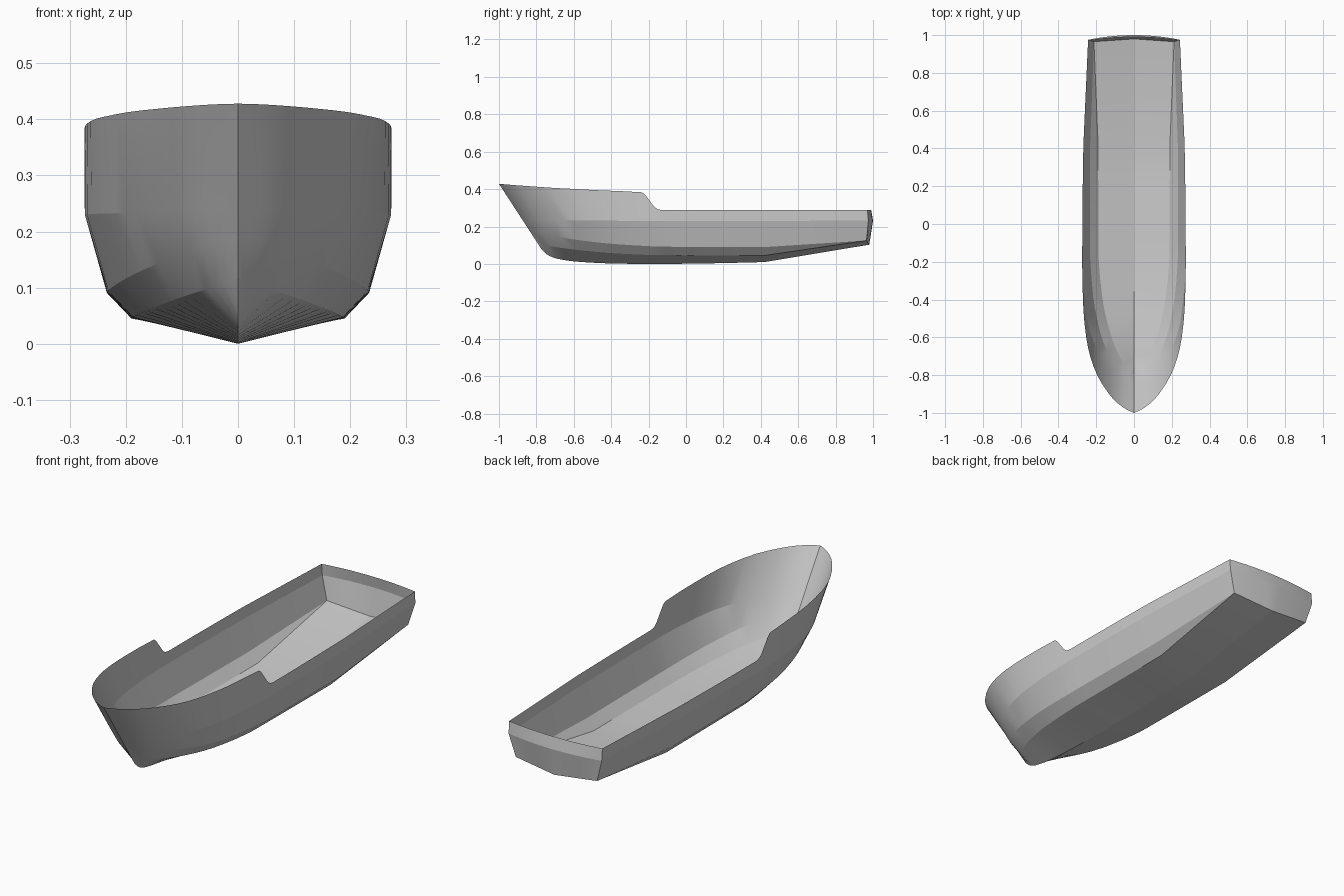
import bpy, bmesh

if "Cube" in bpy.data.objects:
    bpy.data.objects.remove(bpy.data.objects["Cube"])

# Longitudinal hull lines, bow to stern: (y, half width, z)
SHEER = [(-1, 0, .428), (-.985, .035, .427), (-.95, .085, .424), (-.9, .132, .420), (-.8, .195, .413),
         (-.7, .232, .406), (-.6, .253, .401), (-.45, .268, .393), (-.235, .274, .383),
         (-.22, .274, .372), (-.17, .274, .306), (-.155, .274, .294), (-.125, .274, .288),
         (.42, .268, .288), (.97, .243, .288)]
KNUCKLE = [(-.874, 0, .235), (-.83, .08, .235), (-.76, .145, .234), (-.65, .204, .233),
           (-.5, .248, .232), (-.2, .273, .230), (.42, .268, .230), (.975, .243, .232)]
UPPER_CHINE = [(-.845, 0, .19), (-.8, .065, .172), (-.7, .13, .148), (-.55, .185, .124),
               (-.35, .22, .104), (-.1, .234, .092), (.42, .232, .09), (.965, .212, .125)]
LOWER_CHINE = [(-.797, 0, .116), (-.74, .055, .098), (-.6, .118, .077), (-.4, .166, .058),
               (-.15, .188, .047), (.42, .190, .045), (.965, .212, .125)]
KEEL = [(-.77, 0, .075), (-.735, 0, .045), (-.68, 0, .026), (-.58, 0, .012), (-.38, 0, .002),
        (-.2, 0, 0), (.42, 0, .010), (.98, 0, .103)]
LINES = [SHEER, KNUCKLE, UPPER_CHINE, LOWER_CHINE, KEEL]

STATIONS = [-1, -.985, -.97, -.95, -.925, -.9, -.85, -.8, -.75, -.7, -.65, -.6, -.52, -.45, -.35,
            -.235, -.22, -.195, -.17, -.155, -.14, -.125, 0, .2, .42, .97]


def tangent(pts, i, c):
    """Overshoot-free slope of coordinate c against y at control point i."""
    def sec(a):
        return (pts[a + 1][c] - pts[a][c]) / (pts[a + 1][0] - pts[a][0])
    if i == 0:
        return sec(0)
    if i == len(pts) - 1:
        return sec(i - 1)
    a, b = sec(i - 1), sec(i)
    return 2 * a * b / (a + b) if a * b > 0 else 0


def sample(pts, y):
    """Point on a hull line: smooth forward, straight aft."""
    i = 0
    while i < len(pts) - 2 and y > pts[i + 1][0]:
        i += 1
    y0, y1 = pts[i][0], pts[i + 1][0]
    h = y1 - y0
    t = min(max((y - y0) / h, 0), 1)
    out = []
    for c in (1, 2):
        a, b = pts[i][c], pts[i + 1][c]
        if y0 >= .4:
            out.append(a + (b - a) * t)
        else:
            m0, m1 = tangent(pts, i, c) * h, tangent(pts, i + 1, c) * h
            out.append((2*t**3 - 3*t**2 + 1)*a + (t**3 - 2*t**2 + t)*m0
                       + (3*t**2 - 2*t**3)*b + (t**3 - t**2)*m1)
    return (out[0], y, out[1])


def station_y(pts, s):
    """Shift a sheer station so that every line starts on the raked stem."""
    if s < 0:
        return -s * pts[0][0]
    if s > .42:
        return .42 + (s - .42) * (pts[-1][0] - .42) / .55
    return s


def make_grid(name, rows, angle):
    bm = bmesh.new()
    grid = [[bm.verts.new(p) for p in row] for row in rows]
    for r0, r1 in zip(grid, grid[1:]):
        for k in range(len(r0) - 1):
            bm.faces.new((r0[k], r0[k + 1], r1[k + 1], r1[k]))
    bmesh.ops.remove_doubles(bm, verts=bm.verts, dist=1e-5)
    bmesh.ops.recalc_face_normals(bm, faces=bm.faces)
    # Make the open sheet face outwards
    if sum(f.normal.dot(f.calc_center_median()
                        - type(f.normal)((0, 0, .25))) * f.calc_area() for f in bm.faces) < 0:
        bmesh.ops.reverse_faces(bm, faces=bm.faces)
    me = bpy.data.meshes.new(name)
    bm.to_mesh(me)
    bm.free()
    ob = bpy.data.objects.new(name, me)
    bpy.context.collection.objects.link(ob)
    mod = ob.modifiers.new("mirror", 'MIRROR')
    mod.use_clip = True
    bpy.ops.object.select_all(action='DESELECT')
    bpy.context.view_layer.objects.active = ob
    ob.select_set(True)
    bpy.ops.object.modifier_apply(modifier="mirror")
    bpy.ops.object.shade_smooth_by_angle(angle=angle)
    return ob


# Hull shell: open sheet lofted through the five lines
make_grid("hull_shell", [[sample(p, station_y(p, s)) for s in STATIONS] for p in LINES], .2)

# Transom: curved stern plate with a knuckle
STEPS = 8
edges = [(SHEER[-1], .02, 0), (KNUCKLE[-1], .025, 0), (UPPER_CHINE[-1], .015, -.022)]
rows = []
for (y, w, z), bulge, drop in edges:
    row = []
    for k in range(STEPS + 1):
        u = k / STEPS
        f = 1 - u if drop else 1 - u * u
        row.append((w * u, y + bulge * f, z + drop * f))
    rows.append(row)
make_grid("transom", rows, .2)
